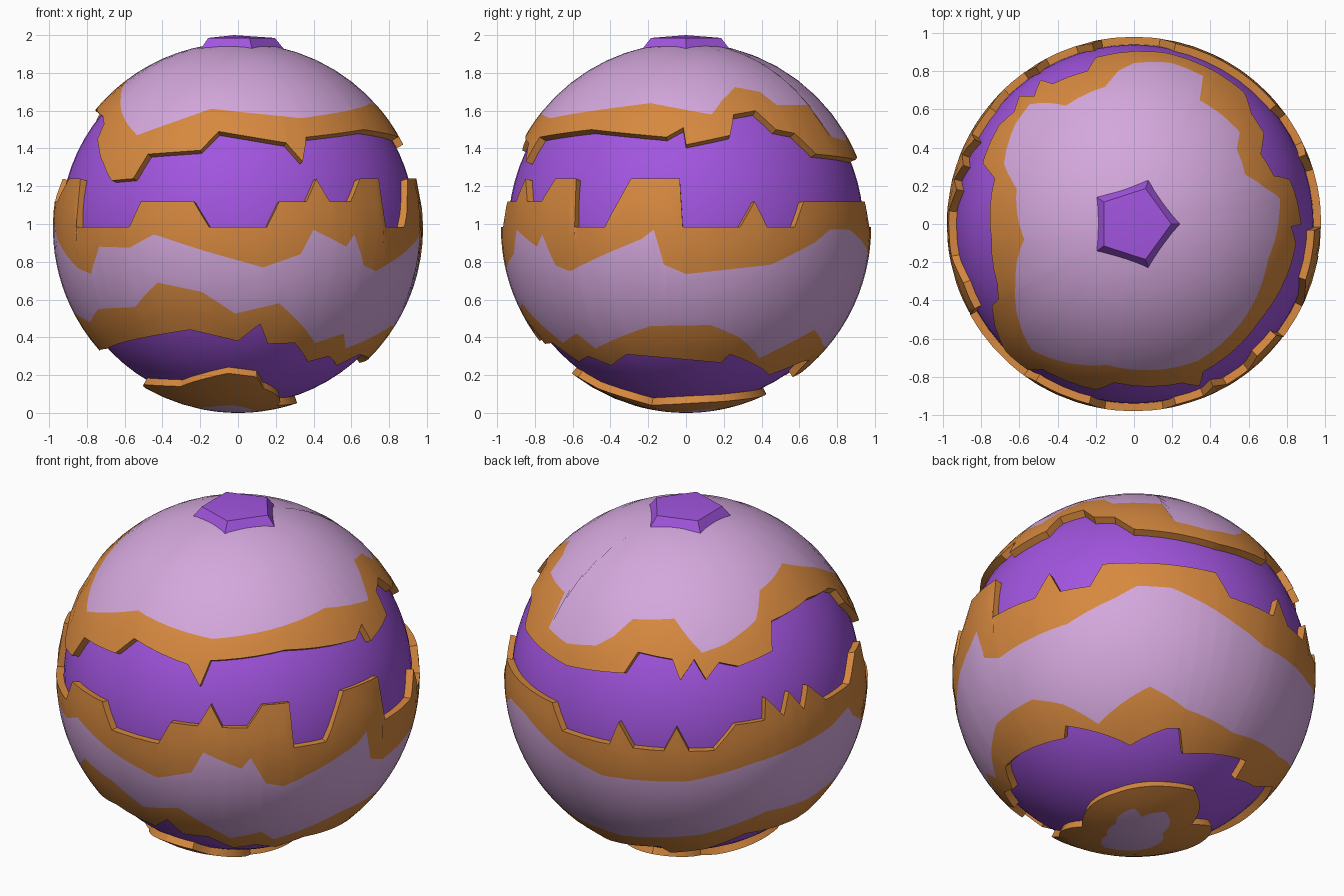
import bpy, bmesh, math

if "Cube" in bpy.data.objects:
    bpy.data.objects.remove(bpy.data.objects["Cube"])

R, CORE, INNER = 0.98, 0.94, 0.925      # crust, core and wall-foot radii; centre at z = R


def material(name, rgb):
    m = bpy.data.materials.new(name)
    m.diffuse_color = (*rgb, 1)
    m.use_nodes = True
    m.node_tree.nodes["Principled BSDF"].inputs["Base Color"].default_value = m.diffuse_color
    return m


PINK = material("pale pink", (0.66, 0.39, 0.72))
ORANGE = material("orange", (0.68, 0.25, 0.05))
PURPLE = material("purple", (0.36, 0.09, 0.74))

# Jagged outlines: (azimuth in degrees, height)
cap_paint = [(-172, 1.77), (-153, 1.67), (-129, 1.47), (-101, 1.61), (-65, 1.56), (-15, 1.64),
             (10, 1.58), (16, 1.66), (24, 1.725), (36, 1.7), (41, 1.63), (62, 1.63), (65, 1.46),
             (77, 1.44), (90, 1.48), (96, 1.54), (102, 1.63), (120, 1.65), (131, 1.5),
             (140, 1.53), (155, 1.61), (163, 1.72)]
cap_edge = [(-174, 1.61), (-156, 1.57), (-151, 1.53), (-150, 1.45), (-135, 1.23), (-126, 1.24),
            (-122, 1.37), (-103, 1.39), (-97, 1.49), (-73, 1.43), (-68, 1.33), (-65, 1.46),
            (-37, 1.5), (-7, 1.46), (-1, 1.51), (0, 1.42), (16, 1.47), (19, 1.58), (29, 1.6),
            (35, 1.5), (43, 1.48), (50, 1.37), (80, 1.34), (103, 1.38), (107, 1.49), (120, 1.47),
            (123, 1.37), (128, 1.47), (132, 1.37), (137, 1.45), (144, 1.42), (158, 1.46), (162, 1.59)]
LOW, MID, TALL = 0.985, 1.12, 1.24      # tooth heights of the belt
belt_top = [(-170, MID), (-161, TALL), (-152, TALL), (-151, LOW), (-126, LOW), (-122, MID),
            (-104, MID), (-99, LOW), (-81, LOW), (-77, MID), (-68, MID), (-64, TALL), (-60, MID),
            (-52, MID), (-47, TALL), (-38, TALL), (-37, LOW), (-26, LOW), (-18, TALL), (-2, TALL),
            (-1, LOW), (17, LOW), (22, MID), (26, LOW), (36, LOW), (40, MID), (77, MID), (82, LOW),
            (100, LOW), (103, MID), (108, LOW), (118, LOW), (122, MID), (126, LOW), (134, LOW),
            (141, MID), (151, MID), (152, TALL), (158, MID), (161, TALL), (166, MID), (169, TALL),
            (176, MID)]
belt_paint_top = [(-172, 1.0), (-168, 0.92), (-153, 0.77), (-145, 0.735), (-139, 0.88),
                  (-126, 0.875), (-117, 0.945), (-100, 0.855), (-82, 0.77), (-70, 0.84),
                  (-66, 0.97), (-54, 0.88), (-51, 0.945), (-46, 0.78), (-40, 0.75), (-14, 0.92),
                  (-10, 0.97), (-7, 0.785), (0, 0.735), (28, 0.785), (44, 0.9), (51, 0.97),
                  (62, 0.97), (84, 0.84), (97, 0.78), (126, 0.8), (147, 0.88), (177, 0.95)]
belt_paint_low = [(-172, 0.525), (-158, 0.48), (-147, 0.55), (-128, 0.56), (-117, 0.69),
                  (-102, 0.64), (-91, 0.525), (-76, 0.58), (-58, 0.37), (-46, 0.42), (-40, 0.34),
                  (-13, 0.46), (9, 0.465), (21, 0.4), (34, 0.29), (56, 0.44), (72, 0.36),
                  (97, 0.33), (131, 0.4), (155, 0.52), (175, 0.5)]
belt_low = [(-159, 0.34), (-108, 0.44), (-90, 0.38), (-82, 0.47), (-78, 0.365), (-67, 0.37),
            (-57, 0.27), (-47, 0.3), (-37, 0.25), (-26, 0.31), (16, 0.265), (19, 0.31), (48, 0.2),
            (65, 0.27), (71, 0.28), (77, 0.19), (113, 0.27), (117, 0.2), (135, 0.25), (150, 0.36),
            (180, 0.33)]
base_edge = [(-164, 0.15), (-127, 0.14), (-95, 0.21), (-80, 0.19), (-74, 0.13), (-41, 0.04),
             (-16, 0.045), (34, 0.06), (79, 0.085), (100, 0.1), (140, 0.05), (154, 0.1)]
base_paint = [(-95, 0.04), (-60, 0.012), (0, 0.008), (50, 0.025), (65, 0.012), (95, 0.03),
              (150, 0.012)]
top_pole, bottom_pole = [(0, 2 * R)], [(0, 0.0)]


def height(curve, a):
    """Linear, wrapping interpolation of an outline at azimuth a."""
    pts = [(curve[-1][0] - 360, curve[-1][1])] + curve + [(curve[0][0] + 360, curve[0][1])]
    for (a0, z0), (a1, z1) in zip(pts, pts[1:]):
        if a0 <= a <= a1 and a1 > a0:
            return z0 + (z1 - z0) * (a - a0) / (a1 - a0)
    return curve[0][1]


def point(radius, polar, a):
    a = math.radians(a)
    return (radius * math.sin(polar) * math.cos(a), radius * math.sin(polar) * math.sin(a),
            R + radius * math.cos(polar))


def finish(name, bm, mats):
    bmesh.ops.remove_doubles(bm, verts=bm.verts, dist=1e-5)
    bmesh.ops.recalc_face_normals(bm, faces=bm.faces)
    me = bpy.data.meshes.new(name)
    bm.to_mesh(me)
    bm.free()
    for m in mats:
        me.materials.append(m)
    ob = bpy.data.objects.new(name, me)
    bpy.context.collection.objects.link(ob)
    bpy.context.view_layer.objects.active = ob
    ob.select_set(True)
    bpy.ops.object.shade_smooth_by_angle(angle=math.radians(30))
    ob.select_set(False)
    return ob


def crust(name, curves, colours, wall_top, wall_bottom):
    """Spherical plate between stacked outlines, one colour per band, with walls down to the core."""
    stops = {float(a) for c in curves for a, _ in c if -180 < a <= 180} | set(map(float, range(-174, 181, 6)))
    bm = bmesh.new()
    columns, slots = [], []
    for a in sorted(stops):
        polars = []
        for c in curves:
            p = math.acos(max(-1, min(1, (height(c, a) - R) / R)))
            polars.append(max(p, polars[-1] + 0.008) if polars else p)
        polars[-1] = min(polars[-1], math.pi)
        col, slots = [], []
        if wall_top:
            col.append(point(INNER, polars[0], a))
            slots.append(1)
        col.append(point(R, polars[0], a))
        for p0, p1, colour in zip(polars, polars[1:], colours):
            rows = 8 if colour == 0 else 3
            for i in range(1, rows + 1):
                col.append(point(R, p0 + (p1 - p0) * i / rows, a))
                slots.append(colour)
        if wall_bottom:
            col.append(point(INNER, polars[-1], a))
            slots.append(1)
        columns.append([bm.verts.new(v) for v in col])
    for c0, c1 in zip(columns, columns[1:] + columns[:1]):
        for i, slot in enumerate(slots):
            f = bm.faces.new((c0[i], c0[i + 1], c1[i + 1], c1[i]))
            f.material_index = slot
    bmesh.ops.dissolve_degenerate(bm, dist=1e-5, edges=bm.edges)
    return finish(name, bm, [PINK, ORANGE])


# Core ball
bm = bmesh.new()
bmesh.ops.create_uvsphere(bm, u_segments=60, v_segments=36, radius=CORE)
bmesh.ops.translate(bm, verts=bm.verts, vec=(0, 0, R))
finish("core", bm, [PURPLE])

# Three crust plates
crust("upper_crust", [top_pole, cap_paint, cap_edge], [0, 1], False, True)
crust("middle_crust", [belt_top, belt_paint_top, belt_paint_low, belt_low], [1, 0, 1], True, True)
crust("lower_crust", [base_edge, base_paint, bottom_pole], [1, 0], True, False)

# Five-sided plug on the pole
bm = bmesh.new()
rings = [[bm.verts.new((r * math.cos(k * math.tau / 5), r * math.sin(k * math.tau / 5), z))
          for k in range(5)] for r, z in ((0.24, 1.93), (0.195, 1.985))]
tip = bm.verts.new((-0.02, 0, 2.0))
for k in range(5):
    n = (k + 1) % 5
    bm.faces.new((rings[0][k], rings[0][n], rings[1][n], rings[1][k]))
    bm.faces.new((rings[1][k], rings[1][n], tip))
bm.faces.new(rings[0][::-1])
finish("top_plug", bm, [PURPLE])
